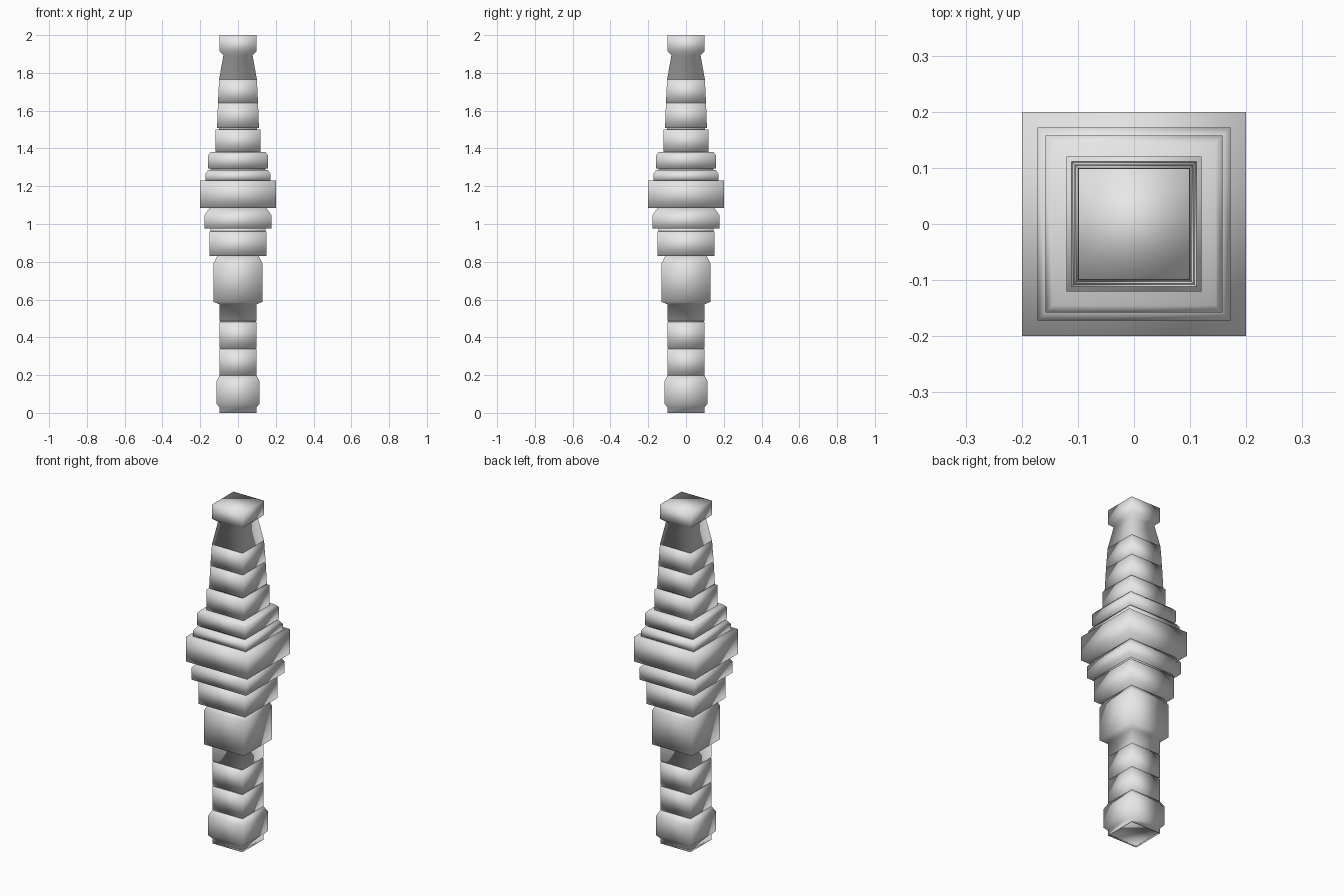
import bpy
import bmesh

cube = bpy.data.objects.get("Cube")
if cube:
    bpy.data.objects.remove(cube, do_unlink=True)

stone = bpy.data.materials.new("pale grey")
stone.use_nodes = True
grey = (0.8, 0.8, 0.8, 1)
stone.diffuse_color = grey
stone.node_tree.nodes["Principled BSDF"].inputs["Base Color"].default_value = grey


def square_section(name, profile, recess=0):
    """Loft square rings through (height, half width) pairs and cap both ends."""
    bm = bmesh.new()
    rings = []
    for z, h in profile:
        corners = ((-h, -h), (h, -h), (h, h), (-h, h))
        rings.append([bm.verts.new((x, y, z)) for x, y in corners])
    for low, high in zip(rings, rings[1:]):
        for i in range(4):
            j = (i + 1) % 4
            bm.faces.new((low[i], low[j], high[j], high[i]))
    bm.faces.new(rings[-1])
    base = bm.faces.new(rings[0][::-1])
    if recess:
        bmesh.ops.inset_region(bm, faces=[base], thickness=0.018)
        bmesh.ops.translate(bm, verts=base.verts, vec=(0, 0, recess))
    for face in bm.faces:
        face.smooth = True
    mesh = bpy.data.meshes.new(name)
    bm.to_mesh(mesh)
    bm.free()
    mesh.materials.append(stone)
    obj = bpy.data.objects.new(name, mesh)
    bpy.context.collection.objects.link(obj)


# Foot with a shallow hollow underneath
square_section("foot", [(0, .098), (.03, .098), (.05, .115), (.165, .115), (.197, .098)], .01)

# Lower shaft
square_section("lower_shaft_block", [(.197, .098), (.337, .098)])
square_section("middle_shaft_block", [(.342, .098), (.482, .098)])
square_section("shaft_neck", [(.337, .095), (.342, .095)])
square_section("shaft_collar",
               [(.487, .098), (.575, .098), (.588, .13), (.79, .13), (.83, .11)])
square_section("collar_neck", [(.482, .095), (.487, .095)])

# Wide middle mouldings
square_section("lower_moulding", [(.83, .152), (.96, .152)])
square_section("moulding_neck", [(.96, .145), (.975, .145)])
square_section("stepped_moulding", [(.975, .178), (1.045, .178), (1.085, .15)])
square_section("widest_block", [(1.085, .2), (1.23, .2)])
square_section("upper_moulding", [(1.23, .172), (1.265, .172), (1.285, .158)])
square_section("upper_neck", [(1.285, .145), (1.295, .145)])
square_section("top_moulding", [(1.295, .158), (1.365, .158), (1.38, .145)])

# Tapered upper shaft and finial
square_section("upper_block", [(1.38, .12), (1.5, .12)])
square_section("upper_block_neck", [(1.5, .1), (1.508, .1)])
square_section("lower_taper", [(1.508, .111), (1.64, .106)])
square_section("upper_taper", [(1.64, .106), (1.765, .1)])
square_section("finial", [(1.765, .1), (1.895, .077), (1.915, .099), (2, .099)])
